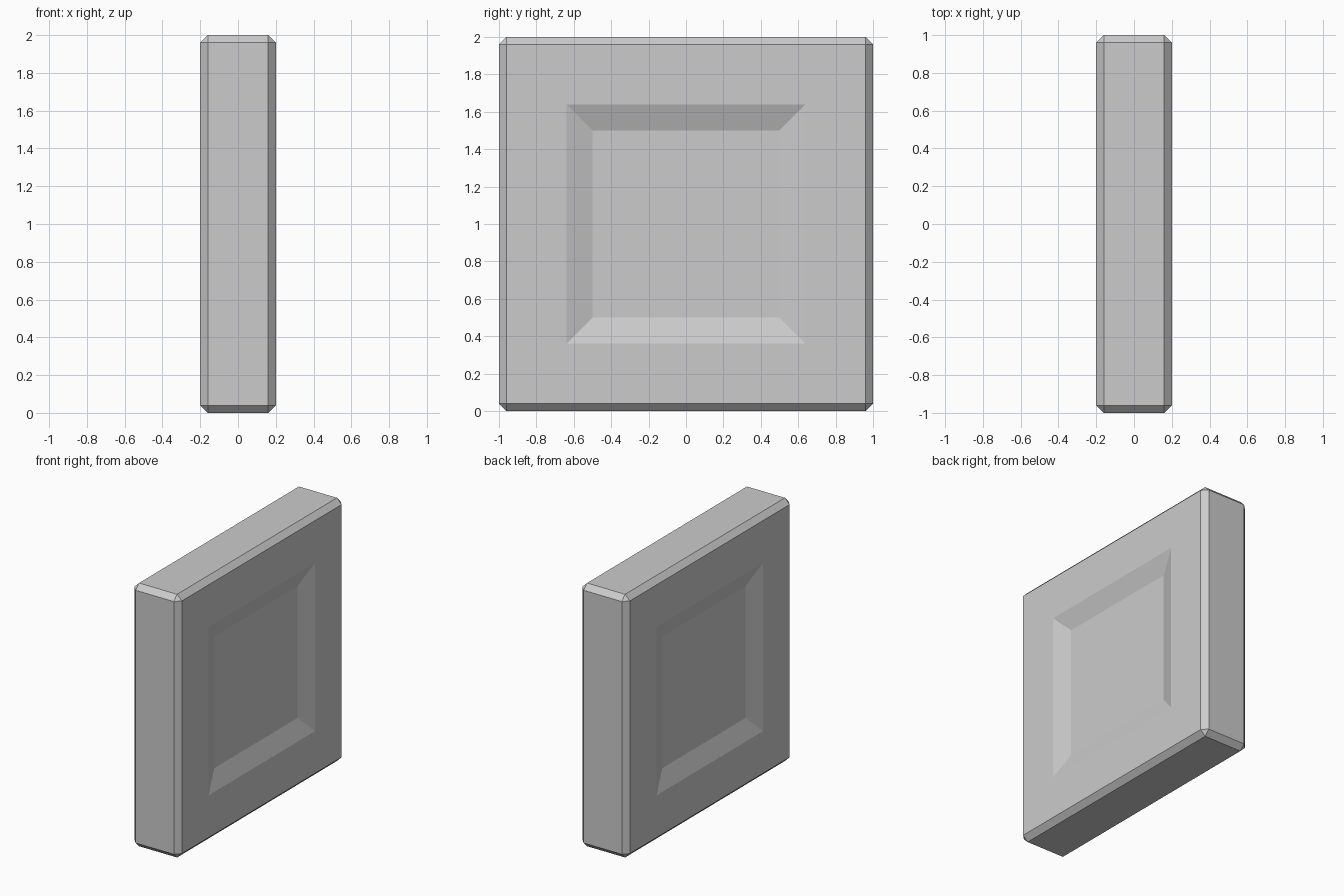
import bpy, bmesh
from mathutils import Matrix

if "Cube" in bpy.data.objects:
    bpy.data.objects.remove(bpy.data.objects["Cube"])

bm = bmesh.new()
# slab body
bmesh.ops.create_cube(bm, size=1, matrix=Matrix.Translation((0, 0, 1)) @ Matrix.Diagonal((0.4, 2, 2, 1)))
# single-step chamfer on every edge
bmesh.ops.bevel(bm, geom=bm.edges[:], offset=0.04, offset_type='OFFSET',
                segments=1, profile=0.5, affect='EDGES')
bm.normal_update()

# sloped shallow panel recess on both broad sides
panels = [f for f in bm.faces if abs(f.normal.x) > 0.99]
bmesh.ops.inset_individual(bm, faces=panels, thickness=0.32, depth=0, use_even_offset=True)
bmesh.ops.inset_individual(bm, faces=panels, thickness=0.14, depth=0, use_even_offset=True)
for f in panels:
    for v in f.verts:
        v.co.x *= 0.15 / 0.2
bmesh.ops.recalc_face_normals(bm, faces=bm.faces[:])

mesh = bpy.data.meshes.new("recessed_panel")
bm.to_mesh(mesh)
bm.free()
bpy.context.collection.objects.link(bpy.data.objects.new("recessed_panel", mesh))
